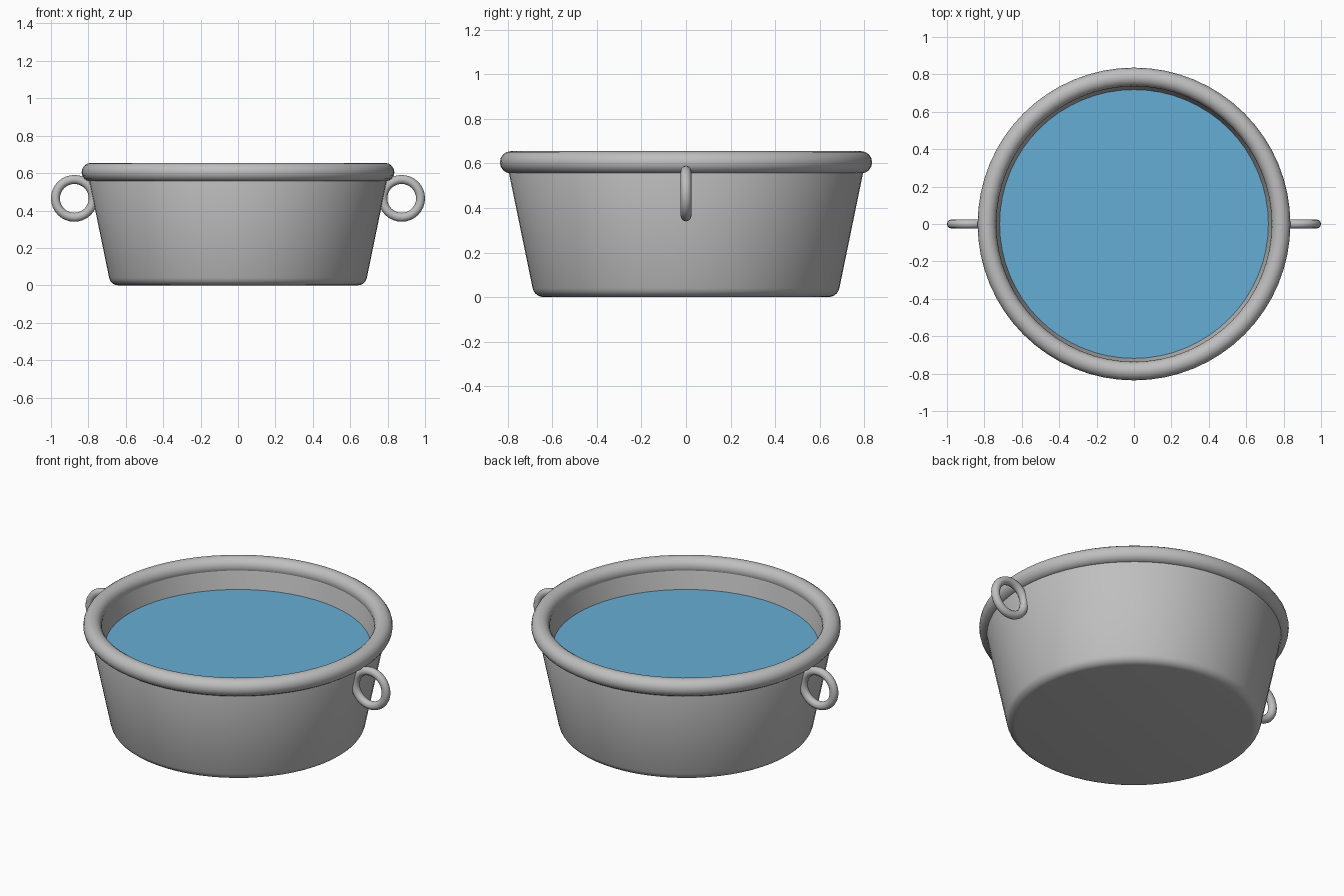
import bpy, bmesh
from math import pi, cos, sin, radians

cube = bpy.data.objects.get("Cube")
if cube:
    bpy.data.objects.remove(cube, do_unlink=True)


def material(name, rgb):
    m = bpy.data.materials.new(name)
    m.use_nodes = True
    color = (*rgb, 1)
    m.diffuse_color = color
    m.node_tree.nodes["Principled BSDF"].inputs["Base Color"].default_value = color
    return m


metal = material("grey metal", (0.52, 0.52, 0.52))
water_blue = material("water blue", (0.13, 0.42, 0.66))


def finish(obj, name, mat, angle=40):
    obj.name = name
    obj.data.materials.append(mat)
    bpy.ops.object.select_all(action="DESELECT")
    obj.select_set(True)
    bpy.context.view_layer.objects.active = obj
    bpy.ops.object.shade_smooth_by_angle(angle=radians(angle))


def lathe(name, profile, mat, steps=64):
    """Spin a (radius, height) profile around the z axis."""
    bm = bmesh.new()
    verts = [bm.verts.new((r, 0, z)) for r, z in profile]
    edges = [bm.edges.new(pair) for pair in zip(verts, verts[1:])]
    bmesh.ops.spin(bm, geom=verts + edges, axis=(0, 0, 1), cent=(0, 0, 0),
                   angle=2 * pi, steps=steps)
    bmesh.ops.remove_doubles(bm, verts=bm.verts, dist=0.0001)
    bmesh.ops.recalc_face_normals(bm, faces=bm.faces)
    mesh = bpy.data.meshes.new(name)
    bm.to_mesh(mesh)
    bm.free()
    obj = bpy.data.objects.new(name, mesh)
    bpy.context.collection.objects.link(obj)
    finish(obj, name, mat)


# Tapered tub wall with a rounded foot, hollow inside
foot = [(0.64 + 0.05 * sin(a), 0.05 - 0.05 * cos(a))
        for a in (i * radians(78) / 5 for i in range(6))]
lathe("tub_body", [(0, 0)] + foot +
      [(0.80, 0.58), (0.79, 0.61), (0.745, 0.61), (0.735, 0.57), (0.635, 0.06), (0, 0.06)], metal)

# Rolled rim
bpy.ops.mesh.primitive_torus_add(major_radius=0.786, minor_radius=0.05, major_segments=64,
                                 minor_segments=16, location=(0, 0, 0.605))
finish(bpy.context.object, "rolled_rim", metal)

# Water surface, filling the tub
bpy.ops.mesh.primitive_circle_add(vertices=64, radius=0.722, fill_type="NGON",
                                  location=(0, 0, 0.485))
finish(bpy.context.object, "water_surface", water_blue)

# Ring handle on each side
for side, x in (("left", 0.875), ("right", -0.875)):
    bpy.ops.mesh.primitive_torus_add(major_radius=0.101, minor_radius=0.024, major_segments=32,
                                     minor_segments=12, location=(x, 0, 0.465),
                                     rotation=(pi / 2, 0, 0))
    finish(bpy.context.object, side + "_ring_handle", metal)
